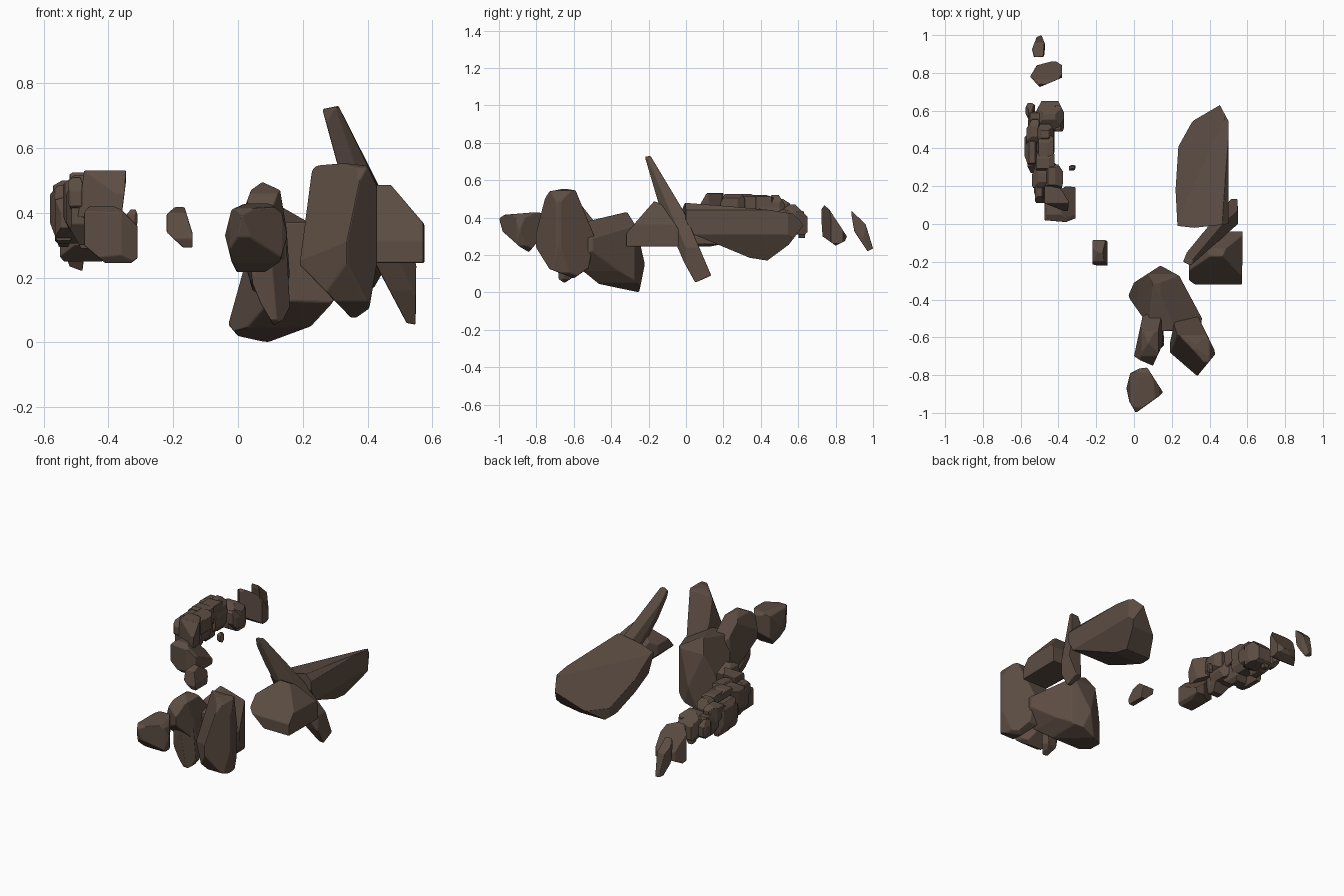
import bpy, bmesh, random
from mathutils import Vector
from mathutils.geometry import convex_hull_2d

random.seed(4)
stone = bpy.data.materials.new("dark brown stone")
stone.diffuse_color = (0.108, 0.074, 0.056, 1)


def slice_off(bm, co, n):
    bmesh.ops.bisect_plane(bm, geom=bm.verts[:] + bm.edges[:] + bm.faces[:], dist=1e-5,
                           plane_co=co, plane_no=n, clear_outer=True)
    bmesh.ops.holes_fill(bm, edges=[e for e in bm.edges if e.is_boundary])


def rock(name, top, front, side, bevel=0.005, cuts=()):
    """Carve a block with the outlines seen from the top (x,y), front (x,z) and side (y,z).
    Each extra cut is a plane through three points; the smaller side is removed."""
    bm = bmesh.new()
    bmesh.ops.create_cube(bm, size=4)
    for outline, (a, b) in ((top, (0, 1)), (front, (0, 2)), (side, (1, 2))):
        pts = [Vector(p) for p in outline]
        pts = [pts[i] for i in convex_hull_2d(pts)]
        mid = sum(pts, Vector((0, 0))) / len(pts)
        for p, q in zip(pts, pts[1:] + pts[:1]):
            d = q - p
            if d.length < 1e-5:
                continue
            n2 = Vector((d.y, -d.x)).normalized()
            if n2.dot(p - mid) < 0:
                n2 = -n2
            n, co = Vector((0, 0, 0)), Vector((0, 0, 0))
            n[a], n[b], co[a], co[b] = n2.x, n2.y, p.x, p.y
            slice_off(bm, co, n)
    for cut in cuts:
        p, q, r = (Vector(c) for c in cut)
        n = (q - p).cross(r - p).normalized()
        centre = sum((v.co for v in bm.verts), Vector()) / len(bm.verts)
        slice_off(bm, p, n if n.dot(p - centre) > 0 else -n)
    # clean closed shell
    cloud = [v.co.copy() for v in bm.verts]
    bm.clear()
    for c in cloud:
        bm.verts.new(c)
    bmesh.ops.remove_doubles(bm, verts=bm.verts[:], dist=0.004)
    bmesh.ops.convex_hull(bm, input=bm.verts[:])
    bmesh.ops.delete(bm, geom=[v for v in bm.verts if not v.link_faces], context='VERTS')
    bmesh.ops.dissolve_limit(bm, angle_limit=0.06, verts=bm.verts[:], edges=bm.edges[:])
    bmesh.ops.recalc_face_normals(bm, faces=bm.faces[:])
    me = bpy.data.meshes.new(name)
    bm.to_mesh(me)
    bm.free()
    me.materials.append(stone)
    ob = bpy.data.objects.new(name, me)
    bpy.context.collection.objects.link(ob)
    mod = ob.modifiers.new("worn edges", 'BEVEL')
    mod.width, mod.segments, mod.limit_method, mod.angle_limit = bevel, 2, 'ANGLE', 0.35


def chipped(u0, u1, v0, v1):
    """Rectangle outline with randomly chipped corners."""
    w, h = u1 - u0, v1 - v0
    r = lambda: random.uniform(0.05, 0.42)
    return [(u0 + w * r(), v0), (u1 - w * r(), v0), (u1, v0 + h * r()), (u1, v1 - h * r()),
            (u1 - w * r(), v1), (u0 + w * r(), v1), (u0, v1 - h * r()), (u0, v0 + h * r())]


def chunk(name, x0, x1, y0, y1, z0, z1):
    rock(name, chipped(x0, x1, y0, y1), chipped(x0, x1, z0, z1), chipped(y0, y1, z0, z1), 0.002)


# front group of boulders
rock("front_boulder",
     [(.03, -.765), (.07, -.76), (.153, -.89), (.135, -.91), (.01, -1), (-.025, -.94), (-.04, -.87), (-.02, -.79)],
     [(-.04, .33), (-.02, .41), (.02, .428), (.1, .428), (.135, .4), (.153, .33), (.13, .25), (.08, .215), (0, .21), (-.02, .25)],
     [(-1, .395), (-.97, .415), (-.785, .43), (-.76, .41), (-.76, .31), (-.84, .215), (-.89, .245), (-.98, .325)])
rock("narrow_pillar_rock",
     [(.11, -.45), (.15, -.5), (.16, -.62), (.1, -.75), (.03, -.72), (0, -.7), (.045, -.49)],
     [(.0, .36), (.04, .47), (.075, .495), (.13, .47), (.15, .35), (.16, .2), (.1, .14), (.045, .16), (.0, .32)],
     [(-.75, .4), (-.7, .46), (-.63, .495), (-.57, .48), (-.46, .34), (-.45, .22), (-.5, .15), (-.6, .19), (-.75, .35)])
rock("pillar_foot",
     [(.04, -.69), (.1, -.7), (.16, -.64), (.15, -.59), (.09, -.6), (.04, -.64)],
     [(.03, .3), (.15, .3), (.16, .11), (.14, .07), (.11, .052), (.07, .12), (.045, .18)],
     [(-.7, .3), (-.6, .3), (-.59, .09), (-.65, .05), (-.68, .07)], 0.003)
rock("tall_boulder",
     [(.22, -.495), (.34, -.49), (.425, -.665), (.43, -.69), (.335, -.805), (.19, -.68), (.19, -.63)],
     [(.23, .545), (.33, .553), (.4, .545), (.43, .48), (.43, .25), (.405, .105), (.355, .07), (.19, .24)],
     [(-.805, .42), (-.73, .54), (-.65, .555), (-.59, .545), (-.53, .37), (-.49, .3), (-.52, .13), (-.6, .075), (-.73, .125), (-.805, .245)],
     cuts=[[(.235, -.585, .55), (.185, -.68, .24), (.335, -.81, .30)]])
rock("base_boulder",
     [(.14, -.22), (.24, -.275), (.36, -.5), (.35, -.56), (.1, -.57), (-.02, -.4), (-.03, -.38), (0, -.31)],
     [(-.03, .055), (0, .02), (.09, 0), (.225, .05), (.285, .115), (.36, .22), (.36, .29), (.2, .38), (.14, .415), (.1, .43), (.02, .235)],
     [(-.57, .37), (-.315, .43), (-.265, .35), (-.22, .15), (-.25, 0), (-.465, .045), (-.57, .13)])

# right group: wedge, shard and slab
rock("wedge_block",
     [(.29, -.32), (.572, -.32), (.575, -.04), (.37, -.04), (.29, -.14)],
     [(.29, .34), (.29, .4), (.4, .485), (.47, .488), (.575, .365), (.575, .245), (.4, .245)],
     [(-.325, .245), (-.325, .31), (-.17, .488), (-.13, .47), (-.04, .34), (-.04, .245)])
rock("upright_shard",
     [(.26, -.2), (.3, -.22), (.55, 0), (.55, .13), (.52, .14), (.28, -.15)],
     [(.26, .72), (.31, .73), (.43, .5), (.55, .24), (.548, .055), (.52, .06), (.425, .24), (.305, .555)],
     [(-.22, .725), (-.19, .73), (-.01, .43), (.135, .09), (.05, .052), (-.01, .16), (-.145, .47)])
rock("long_slab",
     [(.23, -.01), (.32, -.02), (.5, 0), (.5, .545), (.455, .63), (.31, .545), (.235, .41), (.22, .18)],
     [(.22, .46), (.24, .48), (.465, .48), (.5, .44), (.5, .31), (.42, .17), (.25, .17), (.22, .19)],
     [(-.02, .48), (.42, .445), (.605, .415), (.63, .36), (.55, .255), (.435, .17), (.34, .185), (.04, .31), (-.02, .42)],
     cuts=[[(.46, 0, .48), (.22, 0, .42), (.46, .41, .435)],
           [(.22, 0, .42), (.46, .5, .43), (.235, .41, .235)]])

# loose stones
rock("small_middle_stone",
     [(-.22, -.22), (-.14, -.22), (-.14, -.085), (-.22, -.085)],
     [(-.22, .395), (-.195, .418), (-.165, .418), (-.138, .33), (-.138, .293), (-.17, .293), (-.22, .34)],
     [(-.22, .32), (-.2, .4), (-.15, .418), (-.085, .37), (-.1, .293), (-.21, .293)], 0.003)
rock("rear_stone",
     [(-.55, .78), (-.515, .84), (-.42, .865), (-.38, .84), (-.38, .775), (-.45, .745), (-.5, .725)],
     [(-.55, .43), (-.5, .465), (-.41, .46), (-.38, .4), (-.38, .26), (-.42, .25), (-.55, .25)],
     [(.74, .465), (.765, .445), (.86, .3), (.85, .275), (.8, .25), (.73, .3), (.72, .44)], 0.003)
rock("rear_splinter",
     [(-.53, .885), (-.54, .925), (-.515, .99), (-.49, 1), (-.47, .95), (-.475, .885)],
     [(-.54, .4), (-.52, .44), (-.48, .43), (-.47, .3), (-.48, .22), (-.52, .235), (-.54, .3)],
     [(.88, .44), (.96, .365), (1, .235), (.97, .22), (.9, .325)], 0.003)

# curved heap on the left: end block, capping slab, then broken chunks
rock("heap_end_block",
     [(-.475, .02), (-.36, .01), (-.31, .03), (-.31, .195), (-.36, .2), (-.48, .13)],
     [(-.475, .4), (-.46, .42), (-.37, .42), (-.31, .36), (-.31, .26), (-.33, .245), (-.41, .245), (-.475, .3)],
     [(.01, .27), (.01, .4), (.05, .42), (.14, .41), (.2, .37), (.2, .26), (.13, .245), (.03, .245)], 0.003,
     cuts=[[(-.31, .195, .29), (-.31, .03, .37), (-.45, .19, .41)]])
rock("heap_cap_slab",
     [(-.5, .12), (-.35, .06), (-.345, .12), (-.39, .19), (-.48, .21)],
     [(-.495, .38), (-.475, .53), (-.345, .53), (-.345, .5), (-.36, .38)],
     [(.07, .38), (.07, .46), (.11, .53), (.2, .53), (.21, .4)], 0.003)
for i, (x, y, z, w, d, h) in enumerate([
        (-.47, .19, .39, .12, .14, .18), (-.43, .25, .46, .11, .13, .13), (-.49, .25, .43, .10, .12, .17),
        (-.45, .27, .40, .11, .14, .10), (-.47, .33, .47, .10, .12, .11), (-.50, .35, .38, .13, .16, .15),
        (-.54, .40, .39, .08, .18, .19), (-.47, .40, .46, .09, .15, .12), (-.48, .44, .40, .12, .14, .12),
        (-.53, .48, .43, .08, .15, .14), (-.47, .48, .45, .09, .10, .14), (-.51, .53, .38, .10, .13, .15),
        (-.55, .595, .39, .05, .09, .11), (-.445, .57, .39, .15, .16, .16), (-.40, .56, .38, .06, .14, .12),
        (-.47, .62, .35, .06, .04, .12), (-.50, .16, .45, .05, .10, .12), (-.327, .298, .38, .035, .03, .06)]):
    chunk(f"heap_chunk_{i + 1}", x - w / 2, x + w / 2, y - d / 2, y + d / 2, z - h / 2, z + h / 2)
